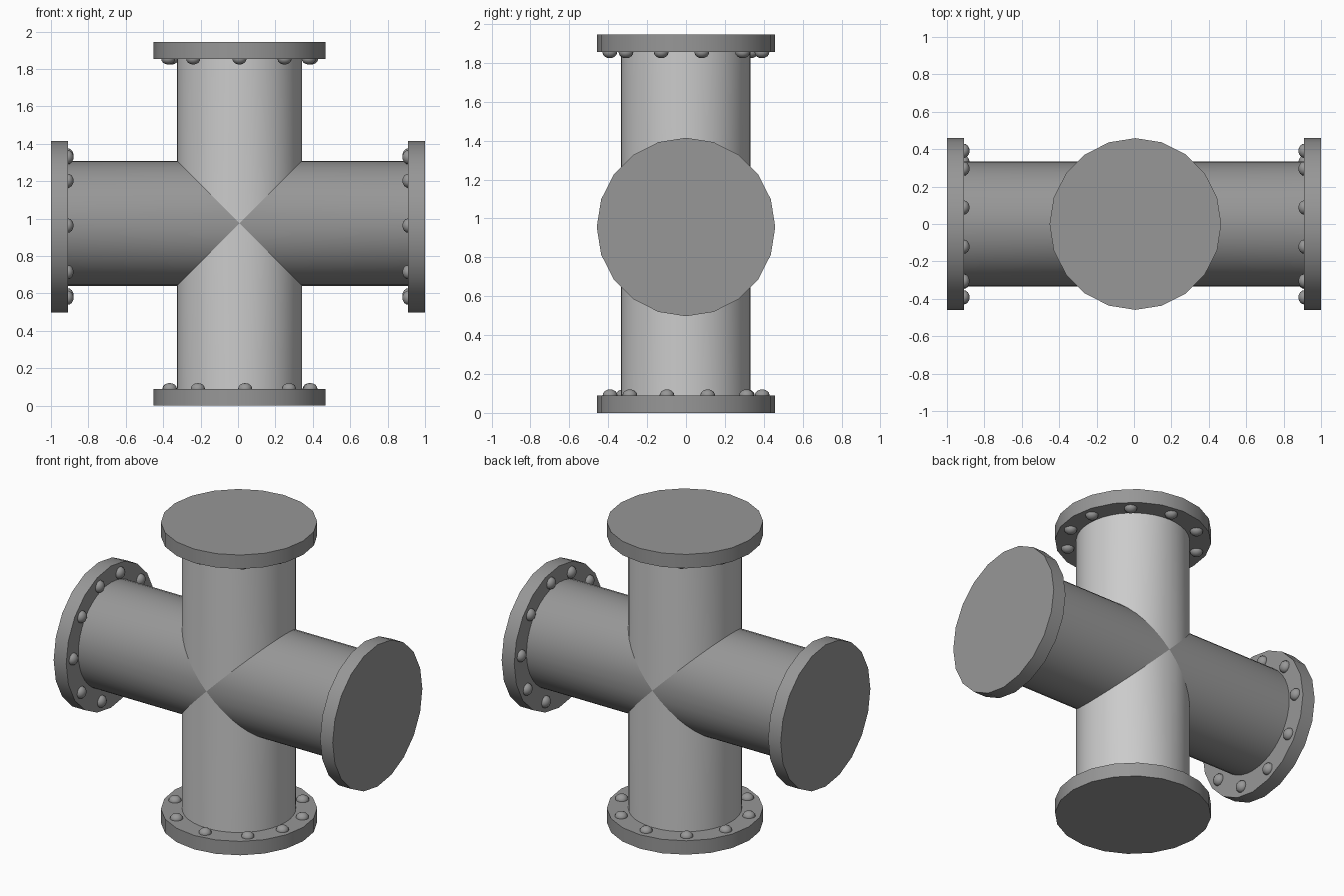
import bpy, bmesh
from math import sin, cos, pi, radians
from mathutils import Matrix, Vector

if "Cube" in bpy.data.objects:
    bpy.data.objects.remove(bpy.data.objects["Cube"])

X, Y, Z = Vector((1, 0, 0)), Vector((0, 1, 0)), Vector((0, 0, 1))
PIPE_R, PIPE_SIDES = 0.334, 40
FLANGE_R, FLANGE_SIDES, FLANGE_T = 0.459, 20, 0.09
BOLT_RING = 0.392
BOLT_ANGLES = (-129, -90, -52, -19, 12, 48, 85, 122, 158, 194)


def grey(name, value):
    mat = bpy.data.materials.new(name)
    mat.diffuse_color = (value, value, value, 1)
    mat.use_nodes = True
    mat.node_tree.nodes["Principled BSDF"].inputs["Base Color"].default_value = mat.diffuse_color
    return mat


DARK, LIGHT = grey("dark_grey", 0.31), grey("light_grey", 0.68)


def frame(u, n, origin):
    """Matrix taking local x, y, z to u, Y, n at the origin point."""
    m = Matrix((u, Y, n)).transposed().to_4x4()
    m.translation = origin
    return m


def finish(bm, name, matrix, mat):
    bm.transform(matrix)
    if matrix.determinant() < 0:
        bmesh.ops.reverse_faces(bm, faces=bm.faces[:])
    mesh = bpy.data.meshes.new(name)
    bm.to_mesh(mesh)
    bm.free()
    mesh.materials.append(mat)
    ob = bpy.data.objects.new(name, mesh)
    bpy.context.collection.objects.link(ob)
    bpy.ops.object.select_all(action='DESELECT')
    ob.select_set(True)
    bpy.context.view_layer.objects.active = ob
    bpy.ops.object.shade_smooth_by_angle(angle=radians(35))


def circle(radius, sides):
    return [(radius * cos(2 * pi * i / sides), radius * sin(2 * pi * i / sides))
            for i in range(sides)]


def wall(bm, low, high):
    for i in range(len(low)):
        j = (i + 1) % len(low)
        bm.faces.new((low[i], low[j], high[j], high[i]))


def pipe_arm(name, matrix, length, mat):
    # Tube whose inner end is mitred against its neighbours
    bm = bmesh.new()
    pts = circle(PIPE_R, PIPE_SIDES)
    inner = [bm.verts.new((x, y, abs(x))) for x, y in pts]
    outer = [bm.verts.new((x, y, length)) for x, y in pts]
    wall(bm, inner, outer)
    finish(bm, name, matrix, mat)


def flange(name, matrix):
    # Solid disc, outer face on local z = 0, first corner on local x
    bm = bmesh.new()
    pts = circle(FLANGE_R, FLANGE_SIDES)
    low = [bm.verts.new((x, y, -FLANGE_T)) for x, y in pts]
    top = [bm.verts.new((x, y, 0)) for x, y in pts]
    bm.faces.new(top)
    bm.faces.new(low[::-1])
    wall(bm, low, top)
    finish(bm, name, matrix, DARK)


def bolts(name, matrix, twist):
    # Ring of domed bolt heads on the inner face of a flange
    bm = bmesh.new()
    for a in BOLT_ANGLES:
        t = radians(a + twist)
        place = Matrix.Translation((BOLT_RING * cos(t), BOLT_RING * sin(t), -FLANGE_T))
        bmesh.ops.create_uvsphere(bm, u_segments=16, v_segments=8, radius=1,
                                  matrix=place @ Matrix.Diagonal((0.038, 0.038, 0.031, 1)))
    finish(bm, name, matrix, DARK)


# Four arms of the cross: name, side axis, outward axis, flange centre, twist, pipe grey
arms = (
    ("top", X, Z, (0.0075, 0.0, 1.945), 0, LIGHT),
    ("bottom", X, -Z, (0.0075, 0.0, 0), 4.5, LIGHT),
    ("left", Z, -X, (-1, 0.0, 0.956), 1, DARK),
    ("right", Z, X, (1, 0.0, 0.956), 1, DARK),
)
for name, u, n, end, twist, mat in arms:
    pipe_arm(name + "_pipe", frame(u, n, Vector((0.0075, -0.001, 0.975))), 0.93, mat)
    m = frame(u, n, Vector(end))
    flange(name + "_flange", m)
    bolts(name + "_bolts", m, twist)
